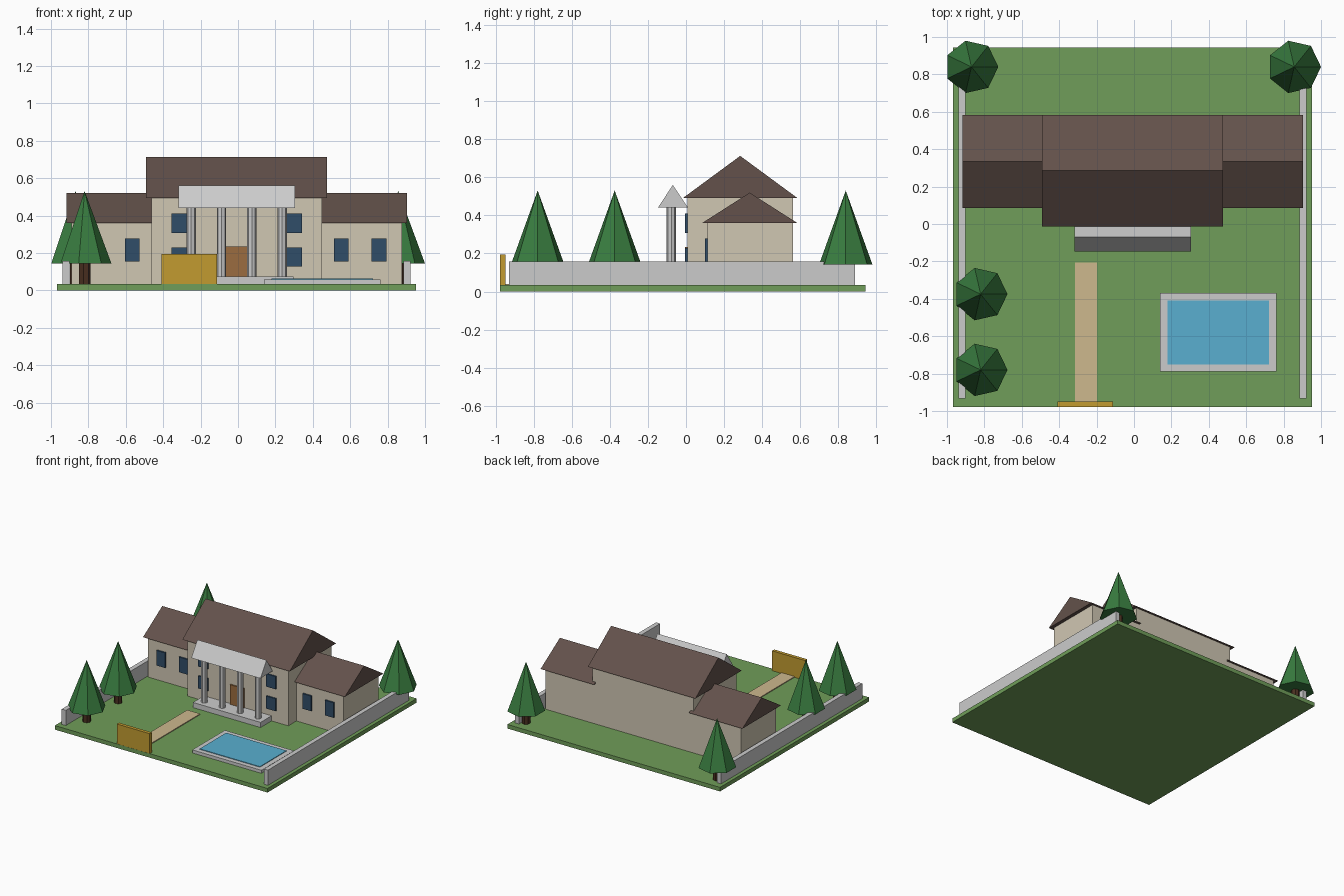
import bpy, math

if "Cube" in bpy.data.objects:
    bpy.data.objects.remove(bpy.data.objects["Cube"])

def material(name, rgb):
    m = bpy.data.materials.new(name)
    m.diffuse_color = (*rgb, 1)
    m.use_nodes = True
    m.node_tree.nodes["Principled BSDF"].inputs["Base Color"].default_value = m.diffuse_color
    return m

GRASS = material("grass", (0.16, 0.34, 0.10))
WALL = material("plaster", (0.63, 0.57, 0.45))
ROOF = material("roof_tile", (0.125, 0.083, 0.07))
GLASS = material("glass", (0.03, 0.075, 0.14))
WOOD = material("door_wood", (0.33, 0.15, 0.05))
GOLD = material("gate_gold", (0.54, 0.33, 0.03))
WATER = material("water", (0.10, 0.43, 0.63))
SAND = material("sand", (0.61, 0.48, 0.27))
LEAF = material("leaf", (0.04, 0.20, 0.05))
BARK = material("bark", (0.07, 0.03, 0.015))

G = 0.033      # top of the lawn
CX = -0.007    # centre line of the house

def mesh(name, verts, faces, mat=None):
    me = bpy.data.meshes.new(name)
    me.from_pydata(verts, [], faces)
    ob = bpy.data.objects.new(name, me)
    bpy.context.collection.objects.link(ob)
    if mat:
        me.materials.append(mat)
    return ob

def extrude_x(name, x0, x1, profile, mat=None):
    """Extrude a counter-clockwise (y, z) profile along x."""
    n = len(profile)
    verts = [(x, y, z) for x in (x0, x1) for y, z in profile]
    faces = [tuple(reversed(range(n))), tuple(range(n, 2 * n))]
    faces += [(i, (i + 1) % n, n + (i + 1) % n, n + i) for i in range(n)]
    return mesh(name, verts, faces, mat)

def box(name, x0, x1, y0, y1, z0, z1, mat=None):
    return extrude_x(name, x0, x1, [(y0, z0), (y1, z0), (y1, z1), (y0, z1)], mat)

def gable(name, x0, x1, y0, y1, z0, z1, mat=None):
    return extrude_x(name, x0, x1, [(y0, z0), (y1, z0), ((y0 + y1) / 2, z1)], mat)

def cone(name, x, y, z0, z1, r0, r1, sides, mat=None):
    """Cone or cylinder with its first corner on +x."""
    bpy.ops.mesh.primitive_cone_add(vertices=sides, radius1=r0, radius2=r1, depth=z1 - z0,
                                    location=(x, y, (z0 + z1) / 2),
                                    rotation=(0, 0, -math.pi / 2))
    ob = bpy.context.object
    ob.name = name
    if mat:
        ob.data.materials.append(mat)
    return ob

# Lawn, path, gate and side walls
box("lawn", -0.968, 0.952, -0.979, 0.944, 0, G, GRASS)
box("path", -0.315, -0.198, -0.955, -0.205, G, 0.040, SAND)
box("gate", -0.409, -0.112, -0.978, -0.950, G, 0.195, GOLD)
box("left_garden_wall", -0.939, -0.902, -0.932, 0.889, G, 0.157)
box("right_garden_wall", 0.886, 0.923, -0.932, 0.889, G, 0.157)

# Pool
box("pool_rim", 0.139, 0.763, -0.788, -0.368, G, 0.058)
box("pool_water", 0.179, 0.723, -0.750, -0.408, 0.04, 0.063, WATER)

# Main block
box("main_walls", CX - 0.456, CX + 0.456, 0.007, 0.563, G, 0.493, WALL)
gable("main_roof", CX - 0.486, CX + 0.484, -0.014, 0.584, 0.493, 0.713, ROOF)
box("front_door", CX - 0.062, CX + 0.061, -0.005, 0.012, 0.075, 0.235, WOOD)

# Wings and windows, mirrored about the house centre line
for side, s in (("left", -1), ("right", 1)):
    def span(a, b):
        return sorted((CX + s * a, CX + s * b))
    box(side + "_wing_walls", *span(0.456, 0.883), 0.112, 0.563, G, 0.361, WALL)
    gable(side + "_wing_roof", *span(0.429, 0.911), 0.086, 0.584, 0.361, 0.520, ROOF)
    for level, z0, z1 in (("lower", 0.128, 0.230), ("upper", 0.307, 0.411)):
        box(f"{side}_{level}_window", *span(0.263, 0.349), -0.005, 0.012, z0, z1, GLASS)
    for place, a in (("inner", 0.519), ("outer", 0.722)):
        box(f"{side}_wing_{place}_window", *span(a, a + 0.078), 0.099, 0.117, 0.155, 0.278, GLASS)

# Portico
box("portico_base", CX - 0.305, CX + 0.305, -0.135, 0.01, G, 0.075)
gable("portico_roof", CX - 0.312, CX + 0.313, -0.148, 0.010, 0.441, 0.560)
for i in range(4):
    cone(f"column_{i + 1}", CX - 0.243 + 0.162 * i, -0.077, 0.07, 0.443, 0.025, 0.025, 8)

# Trees
for i, (x, y) in enumerate([(-0.869, 0.84), (0.8565, 0.84), (-0.82, -0.375), (-0.82, -0.78)]):
    cone(f"tree_trunk_{i + 1}", x, y, G, 0.15, 0.032, 0.032, 7, BARK)
    cone(f"tree_crown_{i + 1}", x, y, 0.143, 0.531, 0.1435, 0, 7, LEAF)
